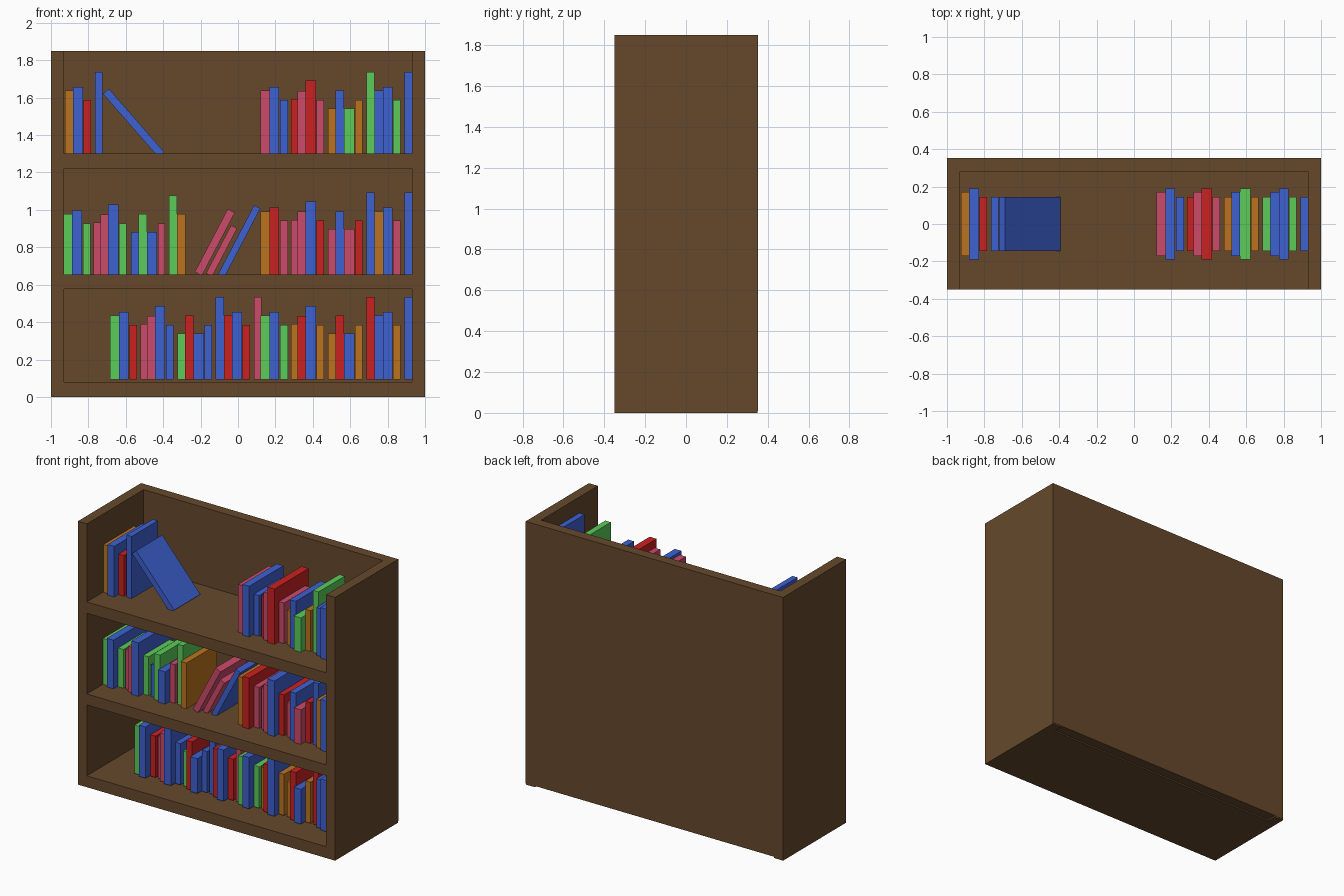
import bpy
from math import radians, sin, cos

if "Cube" in bpy.data.objects:
    bpy.data.objects.remove(bpy.data.objects["Cube"])


def material(name, rgb255):
    m = bpy.data.materials.new(name)
    m.diffuse_color = [(c / 255) ** 2.2 for c in rgb255] + [1.0]
    m.use_nodes = True
    m.node_tree.nodes["Principled BSDF"].inputs["Base Color"].default_value = m.diffuse_color
    return m


wood = material("wood", (102, 74, 47))
PALETTE = {
    "b": material("blue_cover", (64, 97, 208)),
    "p": material("pink_cover", (202, 76, 106)),
    "g": material("green_cover", (92, 203, 90)),
    "r": material("red_cover", (200, 38, 38)),
    "o": material("orange_cover", (186, 115, 36)),
}


def box(name, center, size, mat, tilt=0.0):
    bpy.ops.mesh.primitive_cube_add(size=1, location=center, rotation=(0, radians(tilt), 0))
    ob = bpy.context.object
    ob.name = name
    ob.scale = size
    ob.data.materials.append(mat)
    return ob


def panel(name, x0, x1, y0, y1, z0, z1):
    box(name, ((x0 + x1) / 2, (y0 + y1) / 2, (z0 + z1) / 2), (x1 - x0, y1 - y0, z1 - z0), wood)


# Case: sides, back and three shelves, open at the top
panel("left_side", -1, -0.93, -0.35, 0.35, 0, 1.85)
panel("right_side", 0.93, 1, -0.35, 0.35, 0, 1.85)
panel("back_panel", -1, 1, 0.28, 0.352, 0.01, 1.85)
for name, z0, z1 in (("bottom_shelf", 0, 0.08), ("middle_shelf", 0.578, 0.655), ("top_shelf", 1.222, 1.302)):
    panel(name, -0.93, 0.93, -0.35, 0.28, z0, z1)

# Repeating set of sixteen books: x offset, thickness, height, half depth
BOOKS = [
    (0.000, 0.048, 0.34, 0.17), (0.048, 0.052, 0.36, 0.19), (0.105, 0.041, 0.29, 0.145),
    (0.163, 0.036, 0.295, 0.145), (0.199, 0.042, 0.338, 0.17), (0.241, 0.055, 0.393, 0.19),
    (0.300, 0.040, 0.29, 0.145), (0.362, 0.040, 0.245, 0.145), (0.402, 0.046, 0.34, 0.17),
    (0.448, 0.054, 0.245, 0.19), (0.506, 0.040, 0.29, 0.145), (0.566, 0.043, 0.44, 0.145),
    (0.609, 0.045, 0.34, 0.17), (0.654, 0.052, 0.36, 0.19), (0.709, 0.041, 0.29, 0.145),
    (0.770, 0.040, 0.44, 0.145),
]


def book_row(name, x0, z0, colors, start=0):
    for i, c in enumerate(colors):
        dx, t, h, d = BOOKS[start + i]
        box(f"{name}_book_{i + 1}", (x0 + dx + t / 2, 0, z0 + h / 2), (t, 2 * d, h), PALETTE[c])


book_row("top_right", 0.12, 1.298, "pbbrprpobgogbbgb")
book_row("top_left", -1.535, 1.298, "obrb", start=12)
book_row("middle_right", 0.12, 0.652, "orpppbrpbprbobpb")
book_row("middle_left", -0.935, 0.637, "gbgppbgbgbpgo")
book_row("bottom_right", 0.12, 0.094, "gbgorboorborbbob")
book_row("bottom_left", -0.685, 0.094, "gbrppbbgrbbbrbrp")


# Leaning books, placed by their upper left corner
def leaning_book(name, x, z, tilt, t, h, d, color):
    s, c = sin(radians(tilt)), cos(radians(tilt))
    center = (x + c * t / 2 - s * h / 2, 0, z - s * t / 2 - c * h / 2)
    box(name, center, (t, 2 * d, h), PALETTE[color], tilt)


leaning_book("leaning_book_top", -0.722, 1.62, -41.2, 0.042, 0.45, 0.145, "b")
leaning_book("leaning_book_1", -0.055, 1.005, 27.6, 0.043, 0.38, 0.17, "p")
leaning_book("leaning_book_2", -0.037, 0.918, 27.6, 0.037, 0.29, 0.145, "p")
leaning_book("leaning_book_3", 0.086, 1.025, 27.6, 0.038, 0.43, 0.145, "b")
